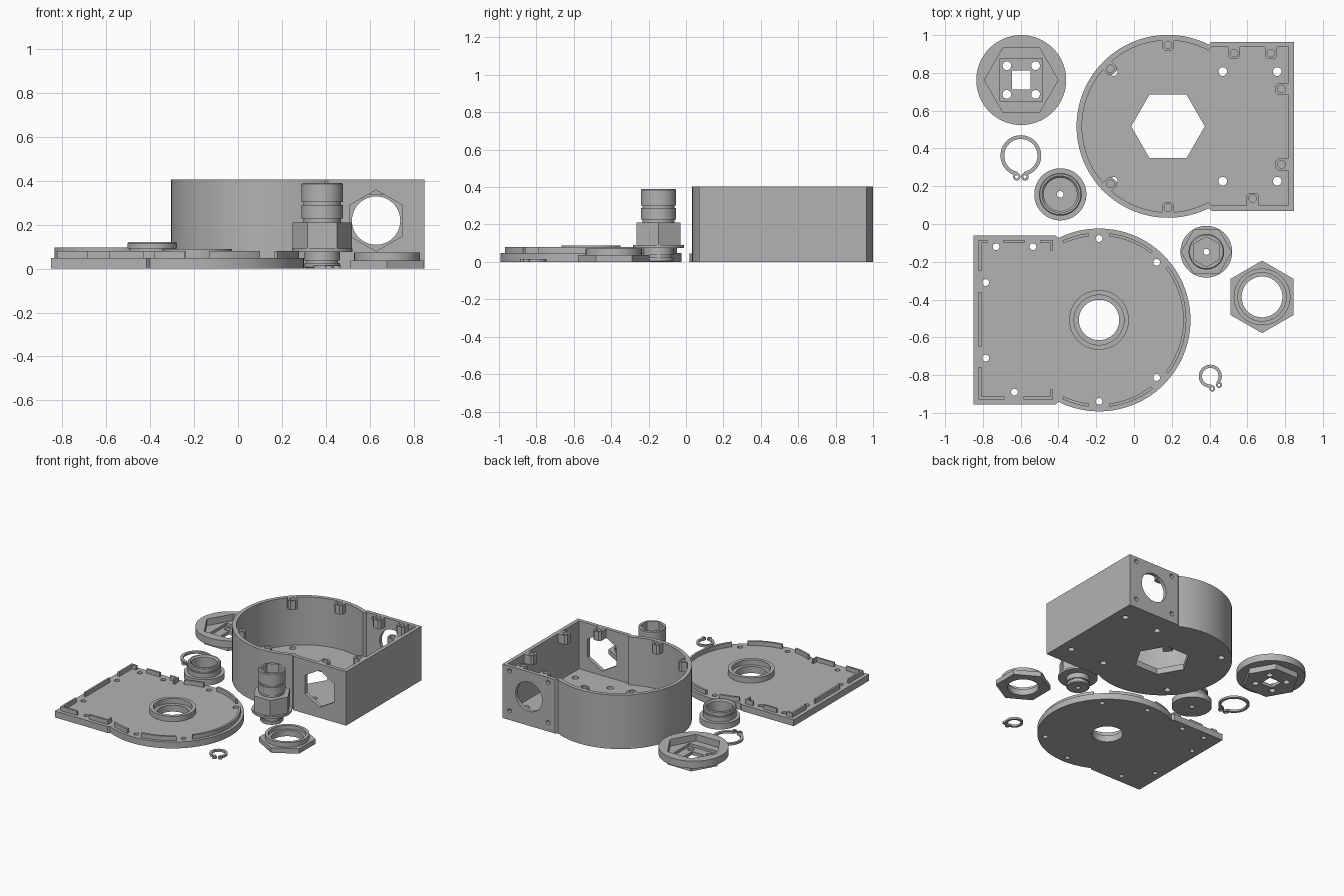
import bpy, bmesh
from math import sin, cos, pi, radians, acos, hypot

if "Cube" in bpy.data.objects:
    bpy.data.objects.remove(bpy.data.objects["Cube"])

GREY = bpy.data.materials.new("plain_grey")
GREY.diffuse_color = (0.45, 0.45, 0.45, 1)
GREY.use_nodes = True
GREY.node_tree.nodes["Principled BSDF"].inputs["Base Color"].default_value = GREY.diffuse_color


def finish(name, bm):
    bmesh.ops.recalc_face_normals(bm, faces=bm.faces)
    me = bpy.data.meshes.new(name)
    bm.to_mesh(me)
    bm.free()
    me.materials.append(GREY)
    ob = bpy.data.objects.new(name, me)
    bpy.context.collection.objects.link(ob)
    return ob


def prism(name, pts, z0, z1):
    """Extrude an xy outline from z0 to z1."""
    bm = bmesh.new()
    f = bm.faces.new([bm.verts.new((x, y, z0)) for x, y in pts])
    up = bmesh.ops.extrude_face_region(bm, geom=[f])["geom"]
    bmesh.ops.translate(bm, vec=(0, 0, z1 - z0),
                        verts=[v for v in up if isinstance(v, bmesh.types.BMVert)])
    return finish(name, bm)


def lathe(name, cx, cy, profile, n=64):
    """Spin a closed (radius, z) loop around a vertical axis."""
    bm = bmesh.new()
    rings = [[bm.verts.new((cx + r * cos(2 * pi * i / n), cy + r * sin(2 * pi * i / n), z))
              for r, z in profile] for i in range(n)]
    m = len(profile)
    for i in range(n):
        a, b = rings[i], rings[(i + 1) % n]
        for j in range(m):
            k = (j + 1) % m
            bm.faces.new((a[j], b[j], b[k], a[k]))
    return finish(name, bm)


def arc(cx, cy, r, a0, a1, n):
    return [(cx + r * cos(radians(a0 + (a1 - a0) * i / n)),
             cy + r * sin(radians(a0 + (a1 - a0) * i / n))) for i in range(n + 1)]


def ngon(cx, cy, r, n=24, a=0):
    return arc(cx, cy, r, a, a + 360, n)[:-1]


def rect(x0, y0, x1, y1):
    return [(x0, y0), (x1, y0), (x1, y1), (x0, y1)]


def cut(ob, cutter):
    cutter.hide_render = True
    mod = ob.modifiers.new("cut", "BOOLEAN")
    mod.operation, mod.solver, mod.object = "DIFFERENCE", "EXACT", cutter
    bpy.context.view_layer.objects.active = ob
    bpy.ops.object.modifier_apply(modifier=mod.name)
    bpy.data.objects.remove(cutter)


def bore(ob, pts, z0=-0.1, z1=1):
    cut(ob, prism("cutter", pts, z0, z1))


def side_bore(ob, x, z, r, n, a, y0, y1):
    """Cut a hole along y."""
    c = prism("cutter", ngon(x, z, r, n, a), -y1, -y0)
    c.rotation_euler = (pi / 2, 0, 0)
    bpy.context.view_layer.update()
    cut(ob, c)


def case_outline(cx, cy, s, r, half, end):
    """Round end joined to a square end; s is the side of the square end."""
    a = 180 - acos(0.215 / r) * 180 / pi
    pts = [(-x, y) for x, y in arc(0, 0, r, a, -a, 72)]
    pts += [(0.23, -half), (end, -half), (end, half), (0.23, half)]
    return [(cx + s * x, cy + y) for x, y in pts]


# Housing: open box with round end
HX, HY, H = 0.18, 0.517, 0.404
housing = prism("housing", case_outline(HX, HY, 1, 0.484, 0.447, 0.667), 0, H)
bore(housing, case_outline(HX, HY, 1, 0.455, 0.42, 0.639), 0.045, 1)
bore(housing, ngon(HX, HY, 0.195, 6), -0.1, 0.2)
for x in (-0.11, 0.47, 0.758):
    for y in (0.227, 0.807):
        bore(housing, ngon(x, y, 0.023), -0.1, 0.1)
side_bore(housing, 0.628, 0.218, 0.139, 6, 30, 0, 0.3)
side_bore(housing, 0.628, 0.218, 0.11, 48, 0, 0.8, 1.1)
for dx in (-0.16, 0.16):
    for dz in (-0.15, 0.15):
        side_bore(housing, 0.628 + dx, 0.218 + dz, 0.016, 16, 0, 0.8, 1.1)

# Screw bosses inside the housing rim: position and outward direction
screws = [(HX + 0.431 * cos(radians(a)), HY + 0.431 * sin(radians(a)), a)
          for a in (90, 135, 225, 270)]
screws += [(0.53, 0.905, 90), (0.725, 0.905, 90), (0.78, 0.715, 0),
           (0.78, 0.315, 0), (0.628, 0.135, 270)]
for x, y, a in screws:
    c, s = cos(radians(a)), sin(radians(a))
    local = [(0.042, 0.032), (-0.016, 0.032), (-0.03, 0.018),
             (-0.03, -0.018), (-0.016, -0.032), (0.042, -0.032)]
    boss = prism("screw_boss", [(x + u * c - v * s, y + u * s + v * c) for u, v in local],
                 H - 0.07, H - 0.001)
    bore(boss, ngon(x, y, 0.02), H - 0.055, 1)

# Lid: the same outline turned round, with raised bearing collar
LX, LY = -0.185, -0.508
lid = prism("lid", case_outline(LX, LY, -1, 0.484, 0.447, 0.665), 0, 0.048)
bore(lid, ngon(LX, LY, 0.107, 64))
for x, y, a in screws:
    bore(lid, ngon(-x - 0.005, y - 1.025, 0.018))
lathe("lid_collar", LX, LY, [(0.107, 0.02), (0.107, 0.05), (0.132, 0.05), (0.132, 0.088),
                             (0.158, 0.088), (0.158, 0.046), (0.108, 0.046)][1:])

# Locating lips on the lid
for a0, a1 in ((-38, 38), (52, 83), (97, 115), (-83, -52), (-115, -97)):
    prism("lid_lip", arc(LX, LY, 0.462, a0, a1, 20) + arc(LX, LY, 0.446, a1, a0, 20),
          0.046, 0.08)
for y0, y1 in ((-0.25, -0.086), (-0.65, -0.36), (-0.928, -0.757)):
    prism("lid_lip", rect(-0.822, y0, -0.808, y1), 0.046, 0.08)
for x0, x1, y in ((-0.822, -0.775, -0.093), (-0.69, -0.58, -0.093), (-0.495, -0.435, -0.093),
                  (-0.822, -0.685, -0.921), (-0.585, -0.435, -0.921)):
    prism("lid_lip", rect(x0, y - 0.007, x1, y + 0.007), 0.046, 0.08)
for y0, y1 in ((-0.14, -0.086), (-0.928, -0.875)):
    prism("lid_lip", rect(-0.442, y0, -0.43, y1), 0.046, 0.08)

# Drive disc with hexagonal plug below and stepped recess above
DX, DY = -0.597, 0.762
disc = prism("drive_disc", ngon(DX, DY, 0.238, 72), 0.042, 0.096)
bore(disc, ngon(DX, DY, 0.195, 6), 0.0, 0.2)
plug = prism("drive_plug", ngon(DX, DY, 0.197, 6), 0, 0.046)
bore(plug, rect(DX - 0.113, DY - 0.113, DX + 0.113, DY + 0.113), 0.025, 0.2)
bore(plug, rect(DX - 0.05, DY - 0.05, DX + 0.05, DY + 0.05))
for dx in (-0.076, 0.076):
    for dy in (-0.076, 0.076):
        bore(plug, ngon(DX + dx, DY + dy, 0.023))

# Cup bushing
lathe("cup_bushing", -0.39, 0.157,
      [(0.018, 0), (0.138, 0), (0.138, 0.045), (0.113, 0.045), (0.113, 0.08), (0.104, 0.08),
       (0.104, 0.092), (0.113, 0.092), (0.113, 0.114), (0.108, 0.12), (0.098, 0.12),
       (0.088, 0.11), (0.088, 0.03), (0.018, 0.03)])

# Shaft: stepped body, hexagonal waist and hexagonal socket
SX, SY = 0.383, -0.147
shaft = lathe("shaft", SX, SY,
              [(0.016, 0), (0.074, 0), (0.08, 0.006), (0.08, 0.025), (0.072, 0.025),
               (0.072, 0.036), (0.08, 0.036), (0.08, 0.075), (0.137, 0.075), (0.137, 0.09),
               (0.1, 0.09), (0.1, 0.208), (0.085, 0.208), (0.085, 0.227), (0.094, 0.227),
               (0.094, 0.288), (0.085, 0.288), (0.085, 0.302), (0.094, 0.302),
               (0.094, 0.384), (0.089, 0.39), (0.016, 0.39)])
bore(shaft, ngon(SX, SY, 0.08, 6, 30), 0.27, 1)
waist = prism("shaft_hex", ngon(SX, SY, 0.135, 6), 0.088, 0.21)
bore(waist, ngon(SX, SY, 0.084, 32))

# Hexagonal nut with bearing collar
NX, NY = 0.678, -0.386
nut = prism("nut_flange", ngon(NX, NY, 0.192, 6, 30), 0, 0.037)
bore(nut, ngon(NX, NY, 0.108, 64))
lathe("nut_collar", NX, NY, [(0.108, 0.03), (0.15, 0.03), (0.15, 0.072), (0.128, 0.072),
                             (0.128, 0.045), (0.108, 0.045)])


def snap_ring(name, cx, cy, r_in, r_out, facing, gap, ear):
    """Open ring with two drilled ears beside the gap."""
    a0, a1 = facing + gap, facing + 360 - gap
    prism(name, arc(cx, cy, r_out, a0, a1, 60) + arc(cx, cy, r_in, a1, a0, 60), 0, 0.015)
    for a in (a0, a1):
        x, y = arc(cx, cy, r_out + ear * 0.3, a, a, 1)[0]
        lathe(name + "_ear", x, y, [(ear * 0.45, 0), (ear, 0), (ear, 0.0148),
                                    (ear * 0.45, 0.0148)], 20)


snap_ring("large_snap_ring", -0.599, 0.362, 0.088, 0.108, -90, 11, 0.02)
snap_ring("small_snap_ring", 0.404, -0.806, 0.044, 0.061, -63, 18, 0.016)

# Smooth the curved walls, keep edges sharp
for ob in bpy.data.objects:
    ob.select_set(True)
bpy.ops.object.shade_smooth_by_angle(angle=radians(30))
